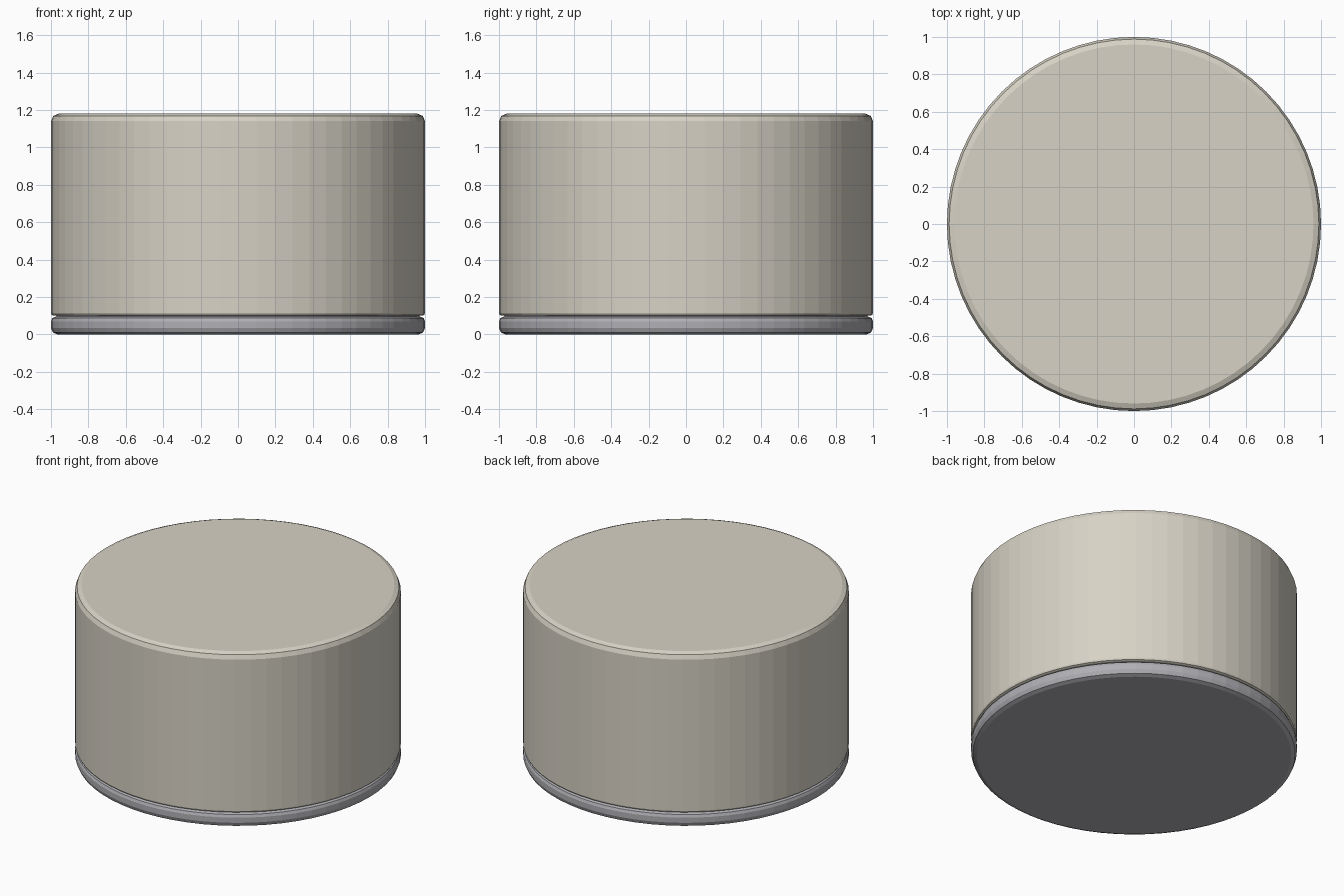
import bpy, bmesh, math

if "Cube" in bpy.data.objects:
    bpy.data.objects.remove(bpy.data.objects["Cube"])

SIDES = 64


def material(name, rgb):
    m = bpy.data.materials.new(name)
    m.diffuse_color = (*rgb, 1.0)
    m.use_nodes = True
    m.node_tree.nodes["Principled BSDF"].inputs["Base Color"].default_value = m.diffuse_color
    return m


def rounded_disc(name, z0, z1, low, high, mat, radius=1.0, steps=2):
    """Solid disc whose bottom and top rims are rounded by low and high."""
    profile = []
    for i in range(steps + 1):
        a = math.pi / 2 * i / steps
        profile.append((radius - low + low * math.sin(a), z0 + low - low * math.cos(a)))
    for i in range(steps + 1):
        a = math.pi / 2 * i / steps
        profile.append((radius - high + high * math.cos(a), z1 - high + high * math.sin(a)))
    bm = bmesh.new()
    rings = [[bm.verts.new((r * math.cos(2 * math.pi * k / SIDES),
                            r * math.sin(2 * math.pi * k / SIDES), z))
              for k in range(SIDES)] for r, z in profile]
    for a, b in zip(rings, rings[1:]):
        for k in range(SIDES):
            n = (k + 1) % SIDES
            bm.faces.new((a[k], a[n], b[n], b[k]))
    bm.faces.new(rings[0][::-1])
    bm.faces.new(rings[-1])
    mesh = bpy.data.meshes.new(name)
    bm.to_mesh(mesh)
    bm.free()
    mesh.materials.append(mat)
    obj = bpy.data.objects.new(name, mesh)
    bpy.context.collection.objects.link(obj)
    return obj


beige = material("warm beige", (0.68, 0.645, 0.56))
grey = material("cool grey", (0.43, 0.43, 0.46))

# Grey foot plate
rounded_disc("base_plate", 0.0, 0.095, 0.035, 0.025, grey)
# Recessed neck that fills the thin seam
rounded_disc("seam_neck", 0.06, 0.13, 0.01, 0.01, grey, radius=0.97)
# Tall beige drum with a rounded top rim
rounded_disc("body", 0.1, 1.18, 0.015, 0.04, beige)
